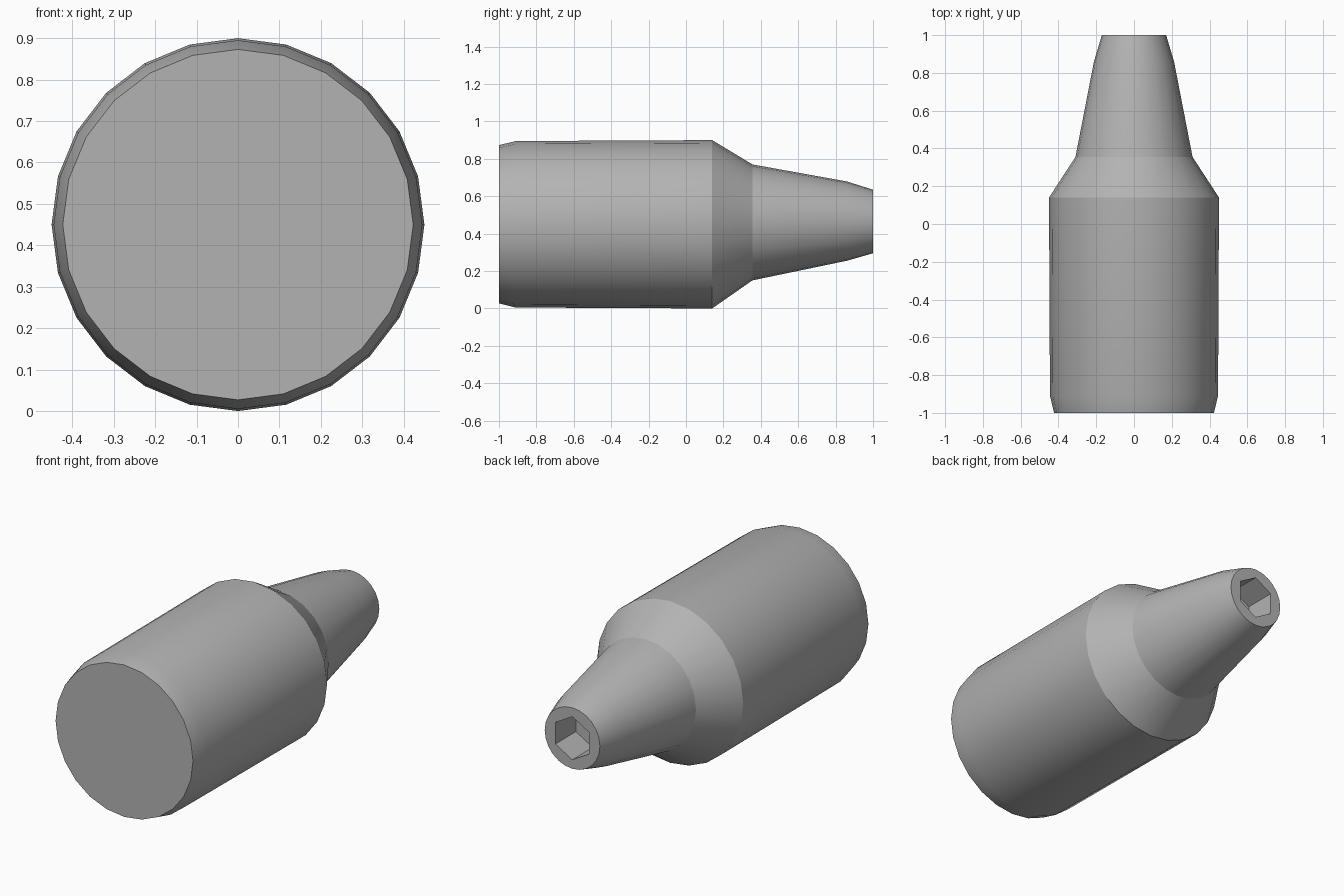
import bpy, bmesh, math
from math import pi, sin, cos

default = bpy.data.objects.get("Cube")
if default:
    bpy.data.objects.remove(default, do_unlink=True)

grey = bpy.data.materials.new("plain grey")
grey.use_nodes = True
colour = (0.45, 0.45, 0.45, 1)
grey.diffuse_color = colour
grey.node_tree.nodes["Principled BSDF"].inputs["Base Color"].default_value = colour

SIDES = 24
AXIS_Z = 0.45


def ring(bm, y, r, lift=0.0, sides=SIDES, turn=0.0):
    """Ring of vertices around the long axis."""
    return [bm.verts.new((r * sin(2 * pi * i / sides + turn), y,
                          AXIS_Z + lift + r * cos(2 * pi * i / sides + turn)))
            for i in range(sides)]


def bridge(bm, a, b):
    n = len(a)
    for i in range(n):
        j = (i + 1) % n
        bm.faces.new((a[i], a[j], b[j], b[i]))


def finish(bm, name):
    mesh = bpy.data.meshes.new(name)
    bm.to_mesh(mesh)
    bm.free()
    ob = bpy.data.objects.new(name, mesh)
    bpy.context.collection.objects.link(ob)
    mesh.materials.append(grey)
    bpy.ops.object.select_all(action="DESELECT")
    ob.select_set(True)
    bpy.context.view_layer.objects.active = ob
    bpy.ops.object.shade_smooth_by_angle(angle=math.radians(18))


def shell(name, profile, cap=False):
    """Open tube through (y, radius, lift) stations, optionally capped in front."""
    bm = bmesh.new()
    rings = [ring(bm, *p) for p in profile]
    if cap:
        bm.faces.new(rings[0])
    for a, b in zip(rings, rings[1:]):
        bridge(bm, a, b)
    finish(bm, name)


# Barrel with a bevelled, closed front end
shell("barrel", [(-1, 0.423, 0), (-0.91, 0.445, 0), (0.14, 0.45, 0)], cap=True)

# Sloping shoulder
shell("shoulder", [(0.14, 0.45, 0), (0.355, 0.31, 0.01)])

# Tapered nozzle with a chamfered tip
shell("nozzle", [(0.355, 0.31, 0.01), (0.86, 0.212, 0.017), (1, 0.17, 0.015)])

# Tip face with a hexagonal socket
bm = bmesh.new()
rim = ring(bm, 1, 0.17, 0.015)
mouth = ring(bm, 1, 0.12, 0.015, 6)
floor = ring(bm, 0.82, 0.12, 0.015, 6)
step = SIDES // 6
for i in range(6):
    j = (i + 1) % 6
    arc = [rim[(i * step + k) % SIDES] for k in range(step + 1)]
    bm.faces.new(arc + [mouth[j], mouth[i]])
bridge(bm, floor, mouth)
bm.faces.new(floor)
bmesh.ops.recalc_face_normals(bm, faces=bm.faces[:])
# The tip face must look backwards, out of the model
if sum(f.normal.y for f in bm.faces) < 0:
    bmesh.ops.reverse_faces(bm, faces=bm.faces[:])
finish(bm, "hex_socket")
